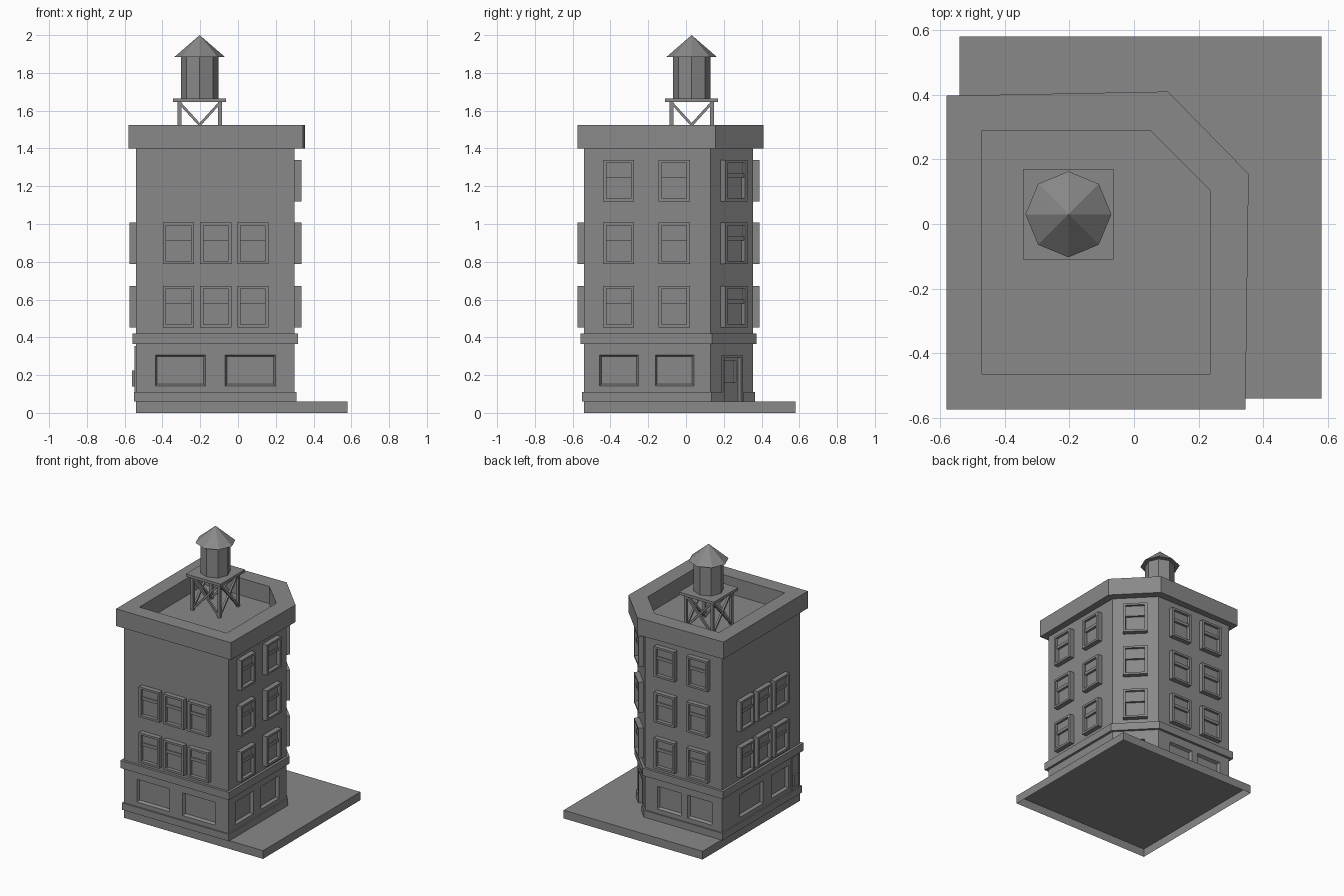
import bpy, bmesh, math
from mathutils import Matrix, Vector

if "Cube" in bpy.data.objects:
    bpy.data.objects.remove(bpy.data.objects["Cube"], do_unlink=True)

gray = bpy.data.materials.new("plain_gray")
gray.use_nodes = True
COLOR = (0.25, 0.25, 0.25, 1)
gray.diffuse_color = COLOR
gray.node_tree.nodes["Principled BSDF"].inputs["Base Color"].default_value = COLOR


def finish(name, bm, matrix=None):
    """Turn a bmesh into a named, coloured object."""
    bmesh.ops.recalc_face_normals(bm, faces=bm.faces)
    mesh = bpy.data.meshes.new(name)
    bm.to_mesh(mesh)
    bm.free()
    mesh.materials.append(gray)
    return place(name, mesh, matrix)


def place(name, mesh, matrix=None):
    obj = bpy.data.objects.new(name, mesh)
    bpy.context.collection.objects.link(obj)
    if matrix:
        obj.matrix_world = matrix
    return obj


def box(bm, x0, x1, y0, y1, z0, z1):
    m = Matrix.Translation(((x0 + x1) / 2, (y0 + y1) / 2, (z0 + z1) / 2))
    m = m @ Matrix.Diagonal((x1 - x0, y1 - y0, z1 - z0, 1))
    return bmesh.ops.create_cube(bm, size=1, matrix=m)["verts"]


def prism(bm, outline, z0, z1):
    low = [bm.verts.new((x, y, z0)) for x, y in outline]
    high = [bm.verts.new((x, y, z1)) for x, y in outline]
    bm.faces.new(low)
    bm.faces.new(high)
    n = len(low)
    for i in range(n):
        j = (i + 1) % n
        bm.faces.new((low[i], low[j], high[j], high[i]))


def footprint(d):
    """Corner-cut plan of the building, pushed out by d."""
    k = d * (math.sqrt(2) - 1)
    return [(-0.54 - d, -0.54 - d), (0.30 + d, -0.54 - d), (0.30 + d, 0.13 + k),
            (0.08 + k, 0.355 + d), (-0.54 - d, 0.355 + d)]


def facade(x, y, degrees):
    """Wall frame: local x runs along the wall, local y points outward."""
    return Matrix.Translation((x, y, 0)) @ Matrix.Rotation(math.radians(degrees - 90), 4, "Z")


front = lambda u: facade(u, -0.54, -90)
right_side = lambda u: facade(0.30, u, 0)
back = lambda u: facade(u, 0.355, 90)
left_side = lambda u: facade(-0.54, u, 180)
corner = facade(0.19, 0.2425, 45)

# Ground slab, open underneath
bm = bmesh.new()
box(bm, -0.54, 0.58, -0.54, 0.58, 0, 0.06)
bmesh.ops.delete(bm, geom=[f for f in bm.faces if f.calc_center_median().z < 0.01],
                 context="FACES_ONLY")
finish("ground_slab", bm)

# Walls and trim bands
bm = bmesh.new()
prism(bm, footprint(0), 0.06, 1.40)
walls = finish("walls", bm)
bm = bmesh.new()
prism(bm, footprint(0.01), 0.06, 0.11)
plinth = finish("plinth", bm)
bm = bmesh.new()
prism(bm, footprint(0.018), 0.365, 0.42)
finish("string_course", bm)

# Shop window recesses with sloping reveals, and the corner doorway
bm = bmesh.new()
shops = [(front(-0.305), 0.27), (front(0.065), 0.27),
         (right_side(-0.355), 0.21), (right_side(-0.06), 0.21),
         (back(-0.36), 0.2), (back(-0.115), 0.2),
         (left_side(0.02), 0.28), (left_side(-0.31), 0.2)]
for m, width in shops:
    w = width / 2
    verts = box(bm, -w, w, -0.02, 0.02, 0.14, 0.31)
    for v in verts:
        if v.co.y < 0:
            v.co.x -= math.copysign(0.012, v.co.x)
            v.co.z += 0.012 if v.co.z < 0.2 else -0.012
        else:
            v.co.y = 0.005
    bmesh.ops.transform(bm, matrix=m, verts=verts)
verts = box(bm, -0.075, 0.075, -0.03, 0.05, 0.05, 0.305)
bmesh.ops.transform(bm, matrix=corner, verts=verts)
cutter = finish("opening_cutter", bm)
cutter.hide_render = True
for target in (walls, plinth):
    mod = target.modifiers.new("openings", "BOOLEAN")
    mod.operation = "DIFFERENCE"
    mod.solver = "EXACT"
    mod.object = cutter
    bpy.context.view_layer.objects.active = target
    bpy.ops.object.modifier_apply(modifier=mod.name)
bpy.data.objects.remove(cutter, do_unlink=True)

# Corner door: frame posts, lintel, and raised glazing border
bm = bmesh.new()
for s in (-1, 1):
    a, b = sorted((s * 0.062, s * 0.075))
    box(bm, a, b, -0.03, 0.008, 0.06, 0.305)
    a, b = sorted((s * 0.045, s * 0.062))
    box(bm, a, b, -0.03, -0.015, 0.06, 0.292)
box(bm, -0.062, 0.062, -0.03, 0.008, 0.292, 0.305)
box(bm, -0.045, 0.045, -0.03, -0.015, 0.06, 0.16)
box(bm, -0.045, 0.045, -0.03, -0.015, 0.275, 0.292)
finish("corner_door", bm, corner)

# Service door on the left side
bm = bmesh.new()
box(bm, -0.04, 0.04, -0.01, 0.008, 0.06, 0.355)
box(bm, -0.025, 0.025, 0, 0.02, 0.14, 0.225)
finish("service_door", bm, left_side(-0.475))

# Sash window, shared by every upper opening
bm = bmesh.new()
for s in (-1, 1):
    a, b = sorted((s * 0.065, s * 0.0825))
    box(bm, a, b, -0.01, 0.035, 0, 0.22)
for z0, z1 in ((0, 0.015), (0.205, 0.22)):
    box(bm, -0.065, 0.065, -0.01, 0.035, z0, z1)
box(bm, -0.065, 0.065, -0.01, 0.025, 0.125, 0.147)
box(bm, -0.065, 0.065, -0.01, 0.008, 0.015, 0.125)
box(bm, -0.065, 0.065, -0.01, 0.018, 0.147, 0.205)
sash = finish("window", bm)
sash_mesh = sash.data
bpy.data.objects.remove(sash, do_unlink=True)
for row, z in enumerate((0.453, 0.787, 1.12)):
    spots = [right_side(-0.357), right_side(-0.0625), back(-0.36), back(-0.095), corner]
    if row < 2:
        for i in (-1, 0, 1):
            spots += [front(-0.118 + 0.197 * i), left_side(-0.09 + 0.197 * i)]
    for m in spots:
        place("window", sash_mesh, Matrix.Translation((0, 0, z)) @ m)

# Parapet ring around the sunken roof
outer = [(-0.58, -0.575), (0.345, -0.575), (0.355, 0.155), (0.105, 0.41), (-0.58, 0.397)]
inner = [(-0.47, -0.465), (0.235, -0.465), (0.235, 0.105), (0.05, 0.29), (-0.47, 0.29)]
bm = bmesh.new()
loops = [[bm.verts.new((x, y, z)) for x, y in pts]
         for pts, z in ((outer, 1.40), (outer, 1.525), (inner, 1.525), (inner, 1.40))]
for k in range(4):
    a, b = loops[k], loops[(k + 1) % 4]
    for i in range(5):
        j = (i + 1) % 5
        bm.faces.new((a[i], a[j], b[j], b[i]))
finish("parapet", bm)

# Water tower stand: platform, legs and crossed braces
centre = Matrix.Translation((-0.203, 0.03, 0))
bm = bmesh.new()
box(bm, -0.14, 0.14, -0.14, 0.14, 1.645, 1.665)
finish("tower_platform", bm, centre)
bm = bmesh.new()
for sx in (-1, 1):
    for sy in (-1, 1):
        x, y = sx * 0.107, sy * 0.107
        box(bm, x - 0.01, x + 0.01, y - 0.01, y + 0.01, 1.40, 1.65)
finish("tower_legs", bm, centre)
bm = bmesh.new()
for side in range(4):
    turn = Matrix.Rotation(side * math.pi / 2, 4, "Z")
    for s in (-1, 1):
        run = Vector((0.2 * s, 0, 0.22))
        half = run.length / 2
        verts = box(bm, -0.007, 0.007, -0.007, 0.007, -half, half)
        tilt = Matrix.Rotation(math.atan2(run.x, run.z), 4, "Y")
        m = turn @ Matrix.Translation((0, -0.107, 1.525)) @ tilt
        bmesh.ops.transform(bm, matrix=m, verts=verts)
finish("tower_braces", bm, centre)

# Eight-sided tank and pointed cap
for name, r0, r1, z0, z1 in (("tank", 0.1, 0.1, 1.665, 1.89), ("tank_cap", 0.133, 0, 1.885, 2.0)):
    bm = bmesh.new()
    bmesh.ops.create_cone(bm, cap_ends=True, segments=8, radius1=r0, radius2=r1,
                          depth=z1 - z0, matrix=Matrix.Translation((0, 0, (z0 + z1) / 2)))
    bmesh.ops.remove_doubles(bm, verts=bm.verts, dist=0.0001)
    finish(name, bm, centre)
